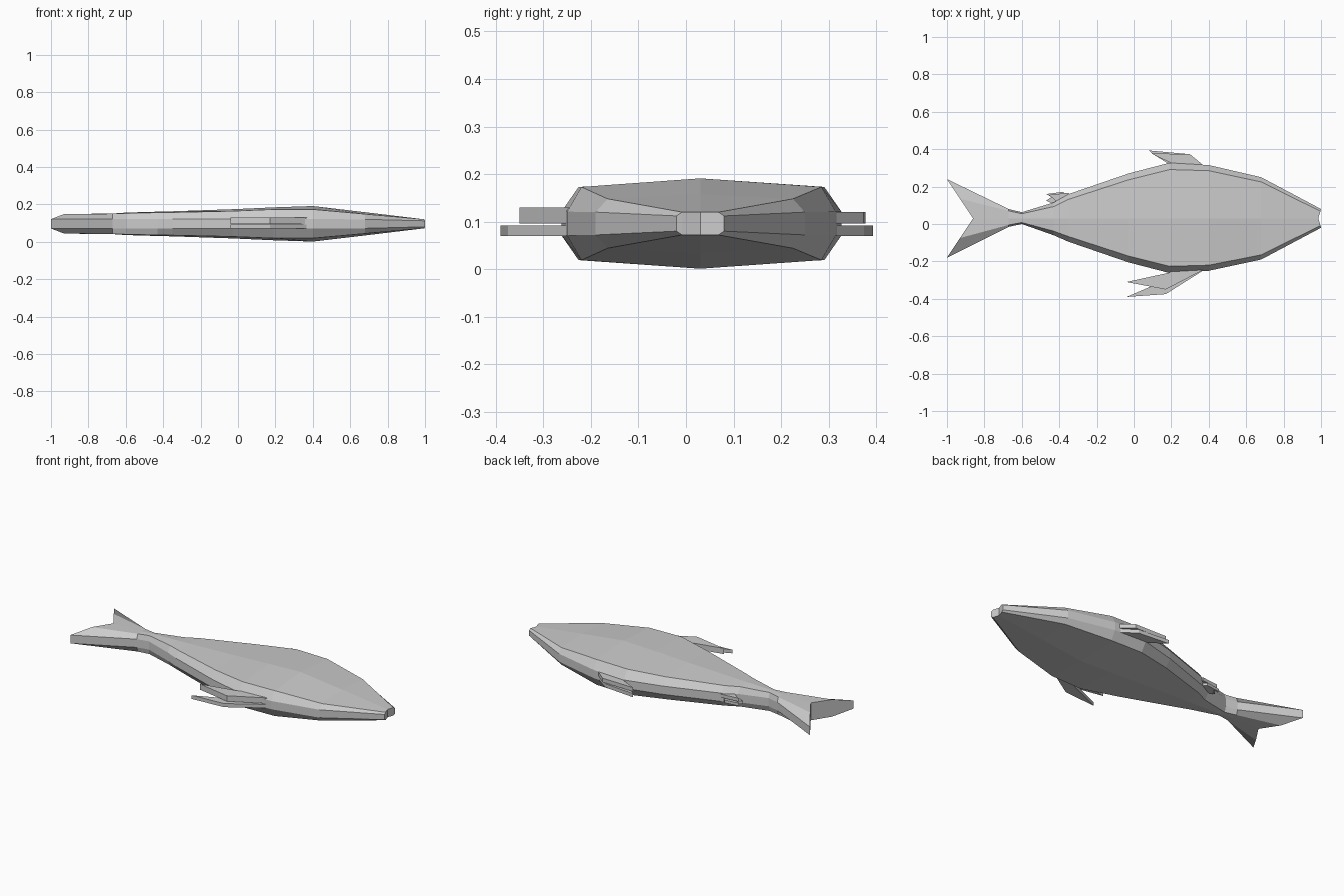
import bpy

if "Cube" in bpy.data.objects:
    bpy.data.objects.remove(bpy.data.objects["Cube"])

ZC = 0.096


def make_object(name, verts, faces):
    mesh = bpy.data.meshes.new(name)
    mesh.from_pydata(verts, [], faces)
    mesh.update()
    obj = bpy.data.objects.new(name, mesh)
    bpy.context.collection.objects.link(obj)
    return obj


def ring(x, low, high, mid, shoulder, edge, inset, dx=(0, 0)):
    """Ten-sided section; dx offsets the shoulder and rim along x."""
    c = 0.03
    half = [(x, c, mid), (x + dx[0], high - inset, shoulder),
            (x + dx[1], high, edge)]
    other = [(x + dx[1], low, edge), (x + dx[0], low + inset, shoulder)]
    up = [(px, py, ZC + h) for px, py, h in half]
    down = [(px, py, ZC - h) for px, py, h in reversed(half)]
    low_down = [(px, py, ZC - h) for px, py, h in reversed(other)]
    low_up = [(px, py, ZC + h) for px, py, h in other]
    return up + down + low_down + low_up


# Body and forked tail: one faceted loft from nose to tail
rings = [
    ring(0.985, -0.02, 0.08, 0.024, 0.024, 0.016, 0.012, (0.012, 0.015)),
    ring(0.68, -0.19, 0.25, 0.062, 0.052, 0.024, 0.025),
    ring(0.40, -0.25, 0.315, 0.095, 0.077, 0.025, 0.03),
    ring(0.19, -0.262, 0.327, 0.088, 0.077, 0.025, 0.036),
    ring(-0.03, -0.205, 0.27, 0.078, 0.068, 0.025, 0.034),
    ring(-0.35, -0.095, 0.16, 0.067, 0.061, 0.025, 0.028),
    ring(-0.43, -0.06, 0.115, 0.065, 0.060, 0.025, 0.022),
    ring(-0.60, 0.0, 0.063, 0.060, 0.056, 0.025, 0.008),
    ring(-0.67, -0.015, 0.08, 0.055, 0.054, 0.025, 0.010),
    ring(-0.86, -0.18, 0.24, 0.053, 0.052, 0.025, 0.105, (-0.07, -0.14)),
]
n = 10
verts = [v for r in rings for v in r]
faces = []
for i in range(len(rings) - 1):
    for j in range(n):
        k = (j + 1) % n
        faces.append((i * n + j, i * n + k, (i + 1) * n + k, (i + 1) * n + j))
cap = [(0, 1, 4, 5), (1, 2, 3, 4), (0, 5, 6, 9), (9, 6, 7, 8)]
last = (len(rings) - 1) * n
faces += [tuple(reversed(f)) for f in cap]
faces += [tuple(last + j for j in f) for f in cap]
body = make_object("fish_body", verts, faces)

import bmesh
bm = bmesh.new()
bm.from_mesh(body.data)
bmesh.ops.recalc_face_normals(bm, faces=bm.faces)
bm.to_mesh(body.data)
bm.free()


def fin(name, outline, z0, z1):
    """Thin flat plate extruded from an outline in the xy plane."""
    m = len(outline)
    v = [(x, y, z0) for x, y in outline] + [(x, y, z1) for x, y in outline]
    f = [tuple(reversed(range(m))), tuple(range(m, 2 * m))]
    f += [(i, (i + 1) % m, m + (i + 1) % m, m + i) for i in range(m)]
    obj = make_object(name, v, f)
    b = bmesh.new()
    b.from_mesh(obj.data)
    bmesh.ops.recalc_face_normals(b, faces=b.faces)
    b.to_mesh(obj.data)
    b.free()
    return obj


# Back fin: two overlapping plates
fin("back_fin_lower", [(0.40, 0.29), (0.28, 0.375), (0.08, 0.393),
                       (0.10, 0.375), (0.22, 0.30)], 0.070, 0.092)
fin("back_fin_upper", [(0.40, 0.29), (0.30, 0.373), (0.09, 0.378),
                       (0.20, 0.325), (0.22, 0.29)], 0.096, 0.120)

# Belly fins
fin("belly_fin_lower", [(0.40, -0.23), (0.17, -0.375), (-0.04, -0.39),
                        (0.17, -0.30), (0.22, -0.23)], 0.070, 0.092)
fin("belly_fin_upper", [(0.40, -0.23), (0.17, -0.35), (-0.04, -0.31),
                        (0.19, -0.26), (0.22, -0.23)], 0.096, 0.130)

# Small rear fin
fin("rear_fin_lower", [(-0.35, 0.14), (-0.38, 0.172), (-0.47, 0.16),
                       (-0.44, 0.145), (-0.47, 0.125), (-0.42, 0.10)],
    0.075, 0.092)
fin("rear_fin_upper", [(-0.34, 0.14), (-0.35, 0.167), (-0.46, 0.155),
                       (-0.43, 0.135), (-0.40, 0.10)], 0.098, 0.118)
